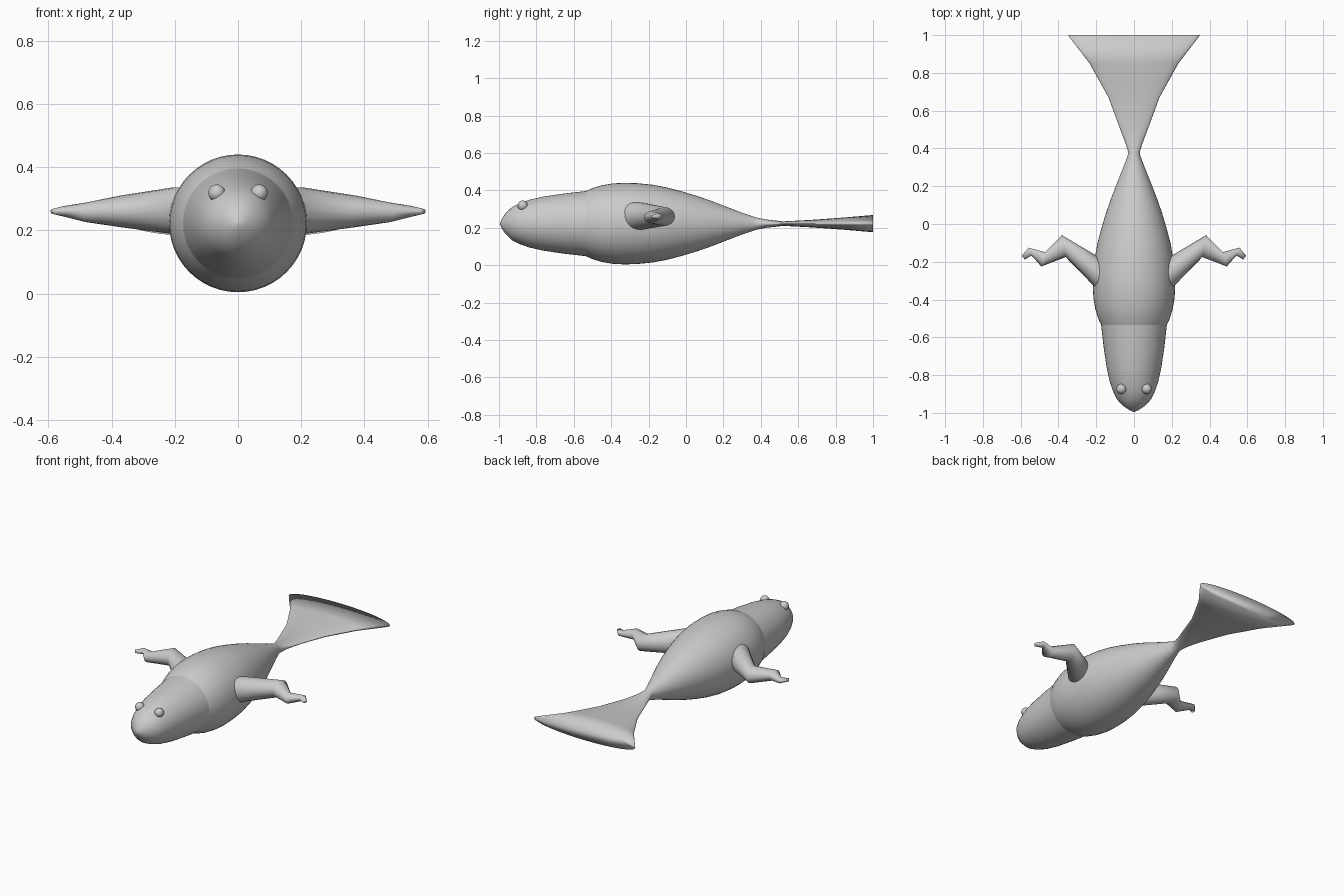
import bpy, math
from mathutils import Vector

if "Cube" in bpy.data.objects:
    bpy.data.objects.remove(bpy.data.objects["Cube"])

CZ = 0.222  # height of the body axis

skin = bpy.data.materials.new("grey_skin")
skin.diffuse_color = (0.6, 0.6, 0.6, 1)
skin.use_nodes = True
skin.node_tree.nodes["Principled BSDF"].inputs["Base Color"].default_value = skin.diffuse_color


def loft(name, rings, n, cap_start=False, cap_end=False, smooth=True):
    """Skin a list of (centre, half-axis a, half-axis b) elliptical rings."""
    verts, faces = [], []
    for c, a, b in rings:
        for i in range(n):
            t = 2 * math.pi * i / n
            verts.append(Vector(c) + Vector(a) * math.cos(t) + Vector(b) * math.sin(t))
    for r in range(len(rings) - 1):
        for i in range(n):
            j = (i + 1) % n
            faces.append((r * n + i, r * n + j, (r + 1) * n + j, (r + 1) * n + i))
    if cap_start:
        faces.append(tuple(reversed(range(n))))
    if cap_end:
        faces.append(tuple(range((len(rings) - 1) * n, len(rings) * n)))
    me = bpy.data.meshes.new(name)
    me.from_pydata(verts, [], faces)
    ob = bpy.data.objects.new(name, me)
    bpy.context.collection.objects.link(ob)
    me.materials.append(skin)
    # consistent outward normals
    bpy.ops.object.select_all(action='DESELECT')
    bpy.context.view_layer.objects.active = ob
    ob.select_set(True)
    bpy.ops.object.mode_set(mode='EDIT')
    bpy.ops.mesh.select_all(action='SELECT')
    bpy.ops.mesh.normals_make_consistent(inside=False)
    bpy.ops.object.mode_set(mode='OBJECT')
    if smooth:
        bpy.ops.object.shade_smooth()
    return ob


def along_y(profile):
    """Rings from (y, half width, half height)."""
    return [((0, y, CZ), (w, 0, 0), (0, 0, h)) for y, w, h in profile]


# Body and flattened fan tail in one skin
body = [(-0.535, .174, .174), (-0.5, .190, .190), (-0.45, .205, .205),
        (-0.39, .215, .215), (-0.33, .218, .218), (-0.26, .216, .216),
        (-0.18, .208, .208), (-0.1, .193, .193), (-0.02, .172, .172),
        (0.06, .148, .148), (0.14, .120, .120), (0.22, .089, .089),
        (0.30, .057, .058), (0.36, .034, .038), (0.38, .030, .032),
        (0.43, .046, .022), (0.52, .080, .012), (0.67, .135, .020),
        (0.85, .235, .033), (1.0, .350, .046)]
loft("body_and_tail", along_y(body), 48, cap_end=True)

# Head
head = [(-0.995, .002, .002), (-0.985, .025, .025), (-0.965, .055, .055),
        (-0.93, .089, .089), (-0.89, .109, .109), (-0.84, .127, .127),
        (-0.76, .145, .145), (-0.65, .161, .161), (-0.535, .174, .174)]
loft("head", along_y(head), 48, cap_start=True)

# Bent arms: centre x, y, z, then half-depth vector (x, y) and half height
arm = [(.13, -.31, .262, 0, .086, .075), (.205, -.25, .262, 0, .086, .074),
       (.372, -.117, .26, .010, .058, .050), (.481, -.187, .257, -.010, .038, .031),
       (.550, -.146, .26, .008, .021, .017), (.586, -.178, .26, .008, .010, .008)]
for side, s in (("right", 1), ("left", -1)):
    loft(side + "_arm",
         [((s * x, y, z), (s * dx, dy, 0), (0, 0, h)) for x, y, z, dx, dy, h in arm],
         20, cap_end=True)
    # Eyes
    bpy.ops.mesh.primitive_uv_sphere_add(segments=24, ring_count=14, radius=.027,
                                         location=(s * .067, -.873, .318))
    eye = bpy.context.object
    eye.name = side + "_eye"
    eye.data.materials.append(skin)
    bpy.ops.object.shade_smooth()
